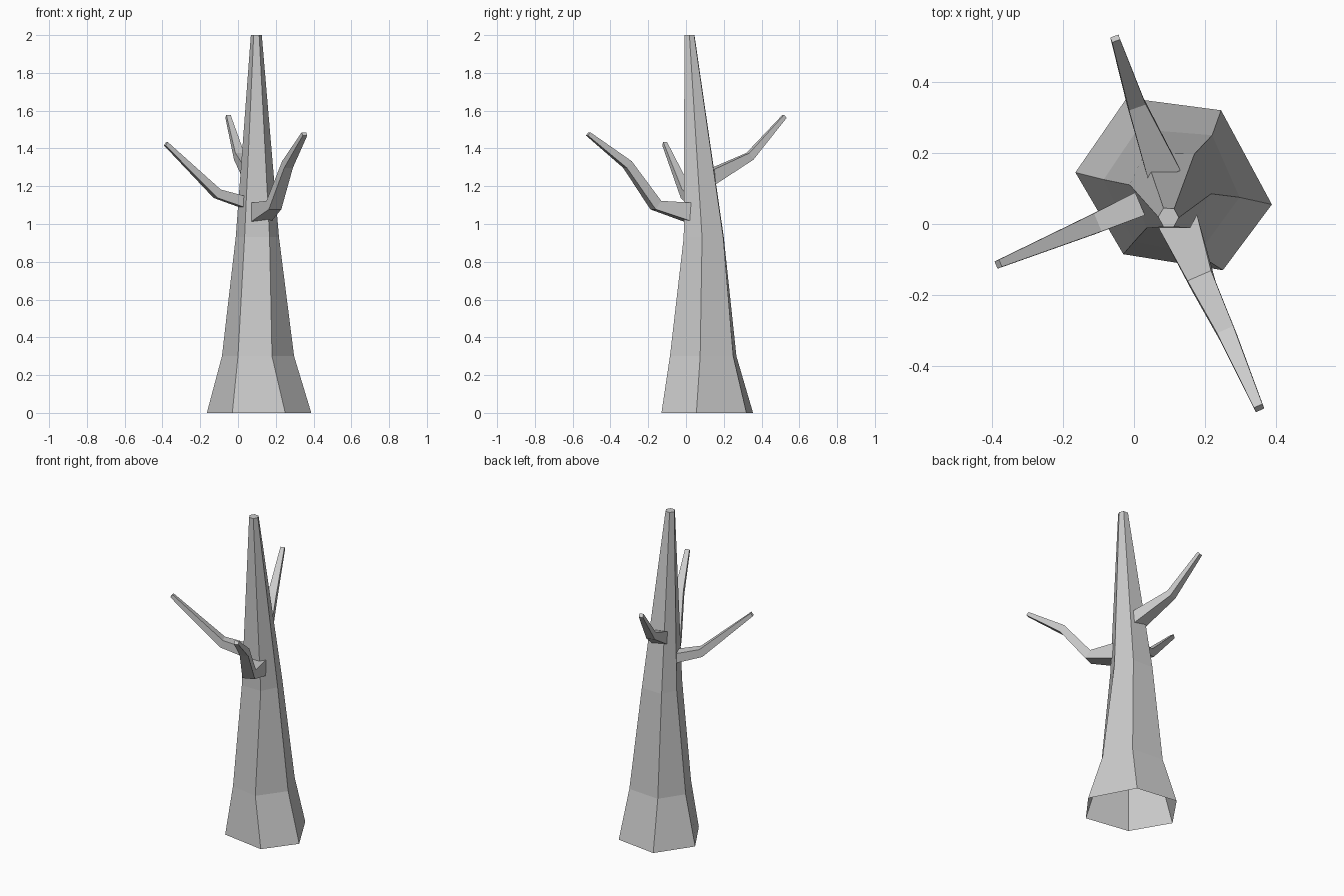
import bpy, bmesh
from mathutils import Vector

if "Cube" in bpy.data.objects:
    bpy.data.objects.remove(bpy.data.objects["Cube"])


def loft(name, rings, cap_start=True):
    """Skin a list of equal-sized point rings into one faceted object."""
    bm = bmesh.new()
    loops = [[bm.verts.new(p) for p in ring] for ring in rings]
    n = len(loops[0])
    for a, b in zip(loops, loops[1:]):
        for i in range(n):
            j = (i + 1) % n
            bm.faces.new((a[i], a[j], b[j], b[i]))
    bm.faces.new(loops[-1])
    if cap_start:
        bm.faces.new(loops[0][::-1])
    mesh = bpy.data.meshes.new(name)
    bm.to_mesh(mesh)
    bm.free()
    obj = bpy.data.objects.new(name, mesh)
    bpy.context.collection.objects.link(obj)
    return obj


def branch(name, stations):
    """Tapered four-sided branch; stations are (centre, width, height, section tilt)."""
    run = Vector(stations[-1][0]) - Vector(stations[0][0])
    run.z = 0
    run.normalize()
    side = Vector((run.y, -run.x, 0))
    rings = []
    for centre, width, height, tilt in stations:
        c = Vector(centre)
        up = (Vector((0, 0, 1)) - run * tilt).normalized()
        s, u = side * width / 2, up * height / 2
        rings.append([c - s - u, c - s + u, c + s + u, c + s - u])
    return loft(name, rings)


# Trunk: irregular hexagon rings, flared at the foot, open underneath
trunk_rings = [
    (0.0, [(-.165, .145), (-.03, -.085), (.25, -.13), (.388, .055), (.245, .32), (-.02, .355)]),
    (0.3, [(-.085, .125), (0, -.05), (.18, -.085), (.297, .075), (.22, .25), (.01, .267)]),
    (0.93, [(-.012, .11), (.035, -.012), (.167, -.012), (.217, .085), (.17, .197), (.03, .2)]),
    (2.0, [(.068, .02), (.083, -.008), (.112, -.008), (.126, .018), (.113, .043), (.083, .045)]),
]
loft("trunk", [[(x, y, z) for x, y in pts] for z, pts in trunk_rings], cap_start=False)

# Branches
branch("left_branch", [
    ((.017, .057, 1.12), .07, .06, 0),
    ((-.11, .001, 1.16), .055, .048, .4),
    ((-.382, -.113, 1.425), .022, .022, .8),
])
branch("front_branch", [
    ((.123, .01, 1.063), .115, .1, 0),
    ((.19, -.16, 1.1), .072, .055, .7),
    ((.262, -.31, 1.315), .05, .045, .8),
    ((.352, -.518, 1.477), .026, .022, .8),
])
branch("back_branch", [
    ((.085, .138, 1.25), .095, .08, .1),
    ((.006, .338, 1.358), .05, .042, .6),
    ((-.053, .522, 1.57), .024, .022, .9),
])
